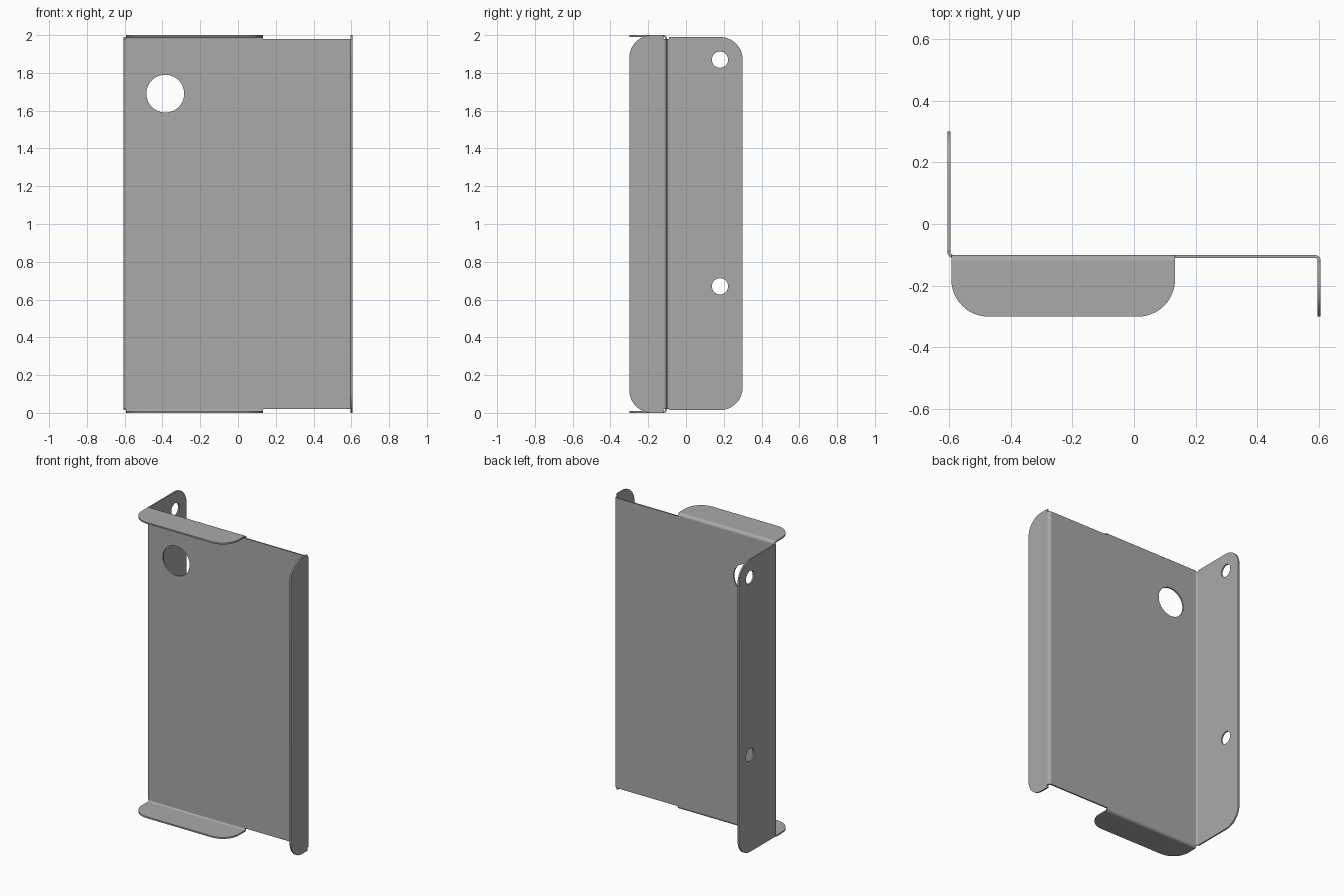
import bpy, bmesh, math
from mathutils import Matrix, Vector

if "Cube" in bpy.data.objects:
    bpy.data.objects.remove(bpy.data.objects["Cube"])

T = 0.01                      # sheet thickness
RO, RI = 0.02, 0.01           # outer and inner bend radius
RC = 0.12                     # rounded flange corners
X, Y, Z = Vector((1, 0, 0)), Vector((0, 1, 0)), Vector((0, 0, 1))

metal = bpy.data.materials.new("grey_metal")
metal.diffuse_color = (0.4, 0.4, 0.4, 1)
metal.use_nodes = True
metal.node_tree.nodes["Principled BSDF"].inputs["Base Color"].default_value = metal.diffuse_color


def arc(cx, cy, r, a0, a1, n=12):
    """Points on an arc, angles in degrees."""
    angles = [math.radians(a0 + (a1 - a0) * i / n) for i in range(n + 1)]
    return [(cx + r * math.cos(a), cy + r * math.sin(a)) for a in angles]


def circle(cx, cy, r):
    return arc(cx, cy, r, 0, 360, 48)[:-1]


def plate(name, loops, u, v, lo, hi):
    """Fill outline and holes in the u-v plane, from lo to hi along u x v."""
    curve = bpy.data.curves.new(name, 'CURVE')
    curve.dimensions, curve.fill_mode = '2D', 'BOTH'
    curve.extrude = (hi - lo) / 2
    for pts in loops:
        s = curve.splines.new('POLY')
        s.points.add(len(pts) - 1)
        for p, (a, b) in zip(s.points, pts):
            p.co = (a, b, 0, 1)
        s.use_cyclic_u = True
    tmp = bpy.data.objects.new(name + "_outline", curve)
    bpy.context.collection.objects.link(tmp)
    dg = bpy.context.evaluated_depsgraph_get()
    mesh = bpy.data.meshes.new_from_object(tmp.evaluated_get(dg))
    bpy.data.objects.remove(tmp)
    w = u.cross(v)
    mesh.transform(Matrix.Translation(w * (lo + hi) / 2)
                   @ Matrix((u, v, w)).transposed().to_4x4())
    bm = bmesh.new()
    bm.from_mesh(mesh)
    bmesh.ops.remove_doubles(bm, verts=bm.verts, dist=1e-5)
    bmesh.ops.recalc_face_normals(bm, faces=bm.faces)
    bm.to_mesh(mesh)
    bm.free()
    mesh.materials.clear()
    mesh.materials.append(metal)
    obj = bpy.data.objects.new(name, mesh)
    bpy.context.collection.objects.link(obj)
    bpy.ops.object.select_all(action='DESELECT')
    obj.select_set(True)
    bpy.context.view_layer.objects.active = obj
    bpy.ops.object.shade_smooth_by_angle(angle=math.radians(30))


def bend(name, c, a0, u, v, lo, hi):
    """Quarter-round fold between two plates."""
    outline = arc(*c, RO, a0, a0 + 90, 8) + arc(*c, RI, a0 + 90, a0, 8)
    plate(name, [outline], u, v, lo, hi)


# main panel with its large round hole (normal of x-z plane is -y)
panel = [(-0.585, 0.02), (0.585, 0.02), (0.585, 1.98), (-0.585, 1.98)]
plate("main_panel", [panel, circle(-0.385, 1.69, 0.1)], X, Z, 0.10, 0.10 + T)

# left flange, folded backwards, with two holes
left = ([(-0.09, 0.015)] + arc(0.3 - RC, 0.015 + RC, RC, -90, 0)
        + arc(0.3 - RC, 1.99 - RC, RC, 0, 90) + [(-0.09, 1.99)])
holes = [circle(0.18, z, 0.043) for z in (0.67, 1.87)]
plate("left_flange", [left] + holes, Y, Z, -0.605, -0.605 + T)
bend("left_bend", (-0.585, -0.09), 180, X, Y, 0.02, 1.98)

# right flange, folded forwards
right = ([(-0.12, 2.0)] + arc(-0.3 + RC, 2.0 - RC, RC, 90, 180)
         + arc(-0.3 + RC, RC, RC, 180, 270) + [(-0.12, 0)])
plate("right_flange", [right], Y, Z, 0.605 - T, 0.605)
bend("right_bend", (0.585, -0.12), 0, X, Y, 0.02, 1.98)

# top and bottom lips, folded forwards
lip = ([(-0.592, -0.12)] + arc(-0.592 + RC, -0.3 + RC, RC, 180, 270)
       + arc(0.133 - RC, -0.3 + RC, RC, 270, 360) + [(0.133, -0.12)])
for side, z, cz, a0 in (("top", 2.0 - T, 1.98, 0), ("bottom", 0, 0.02, 270)):
    plate(side + "_lip", [lip], X, Y, z, z + T)
    bend(side + "_bend", (-0.12, cz), a0, Y, Z, -0.592, 0.133)
